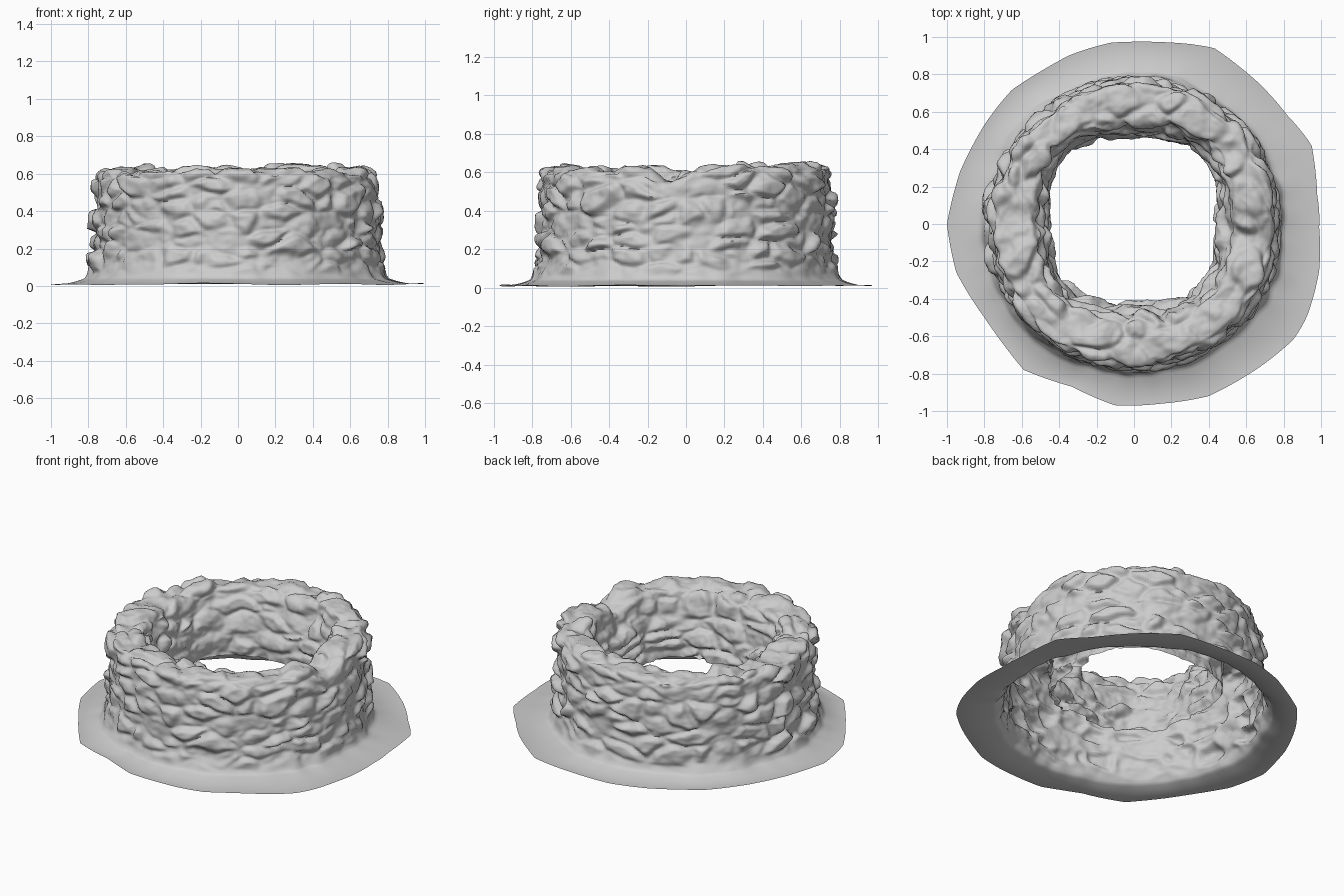
import bpy
import math
from mathutils import Vector, noise

if "Cube" in bpy.data.objects:
    bpy.data.objects.remove(bpy.data.objects["Cube"])

SEGMENTS = 320

# Ragged outer edge of the ground, as x, y corner points
EDGE = [(.99, -.02), (.98, .15), (.95, .42), (.82, .58), (.66, .76), (.43, .94), (.2, .97),
        (-.12, .97), (-.35, .9), (-.65, .72), (-.8, .53), (-.93, .28), (-1, 0), (-.95, -.26),
        (-.8, -.5), (-.59, -.78), (-.33, -.87), (-.1, -.97), (.15, -.96),
        (.4, -.92), (.65, -.78), (.85, -.62), (.93, -.48), (.99, -.25)]


def smooth(a, b, x):
    t = max(0.0, min(1.0, (x - a) / (b - a)))
    return t * t * (3 - 2 * t)


def around(a, scale, seed):
    """Noise that closes on itself around the ring."""
    return noise.noise(Vector((math.cos(a) * scale, math.sin(a) * scale, seed)))


def edge_point(a):
    """Where a ray at angle a crosses the ground outline."""
    d = Vector((math.cos(a), math.sin(a)))
    for k, p in enumerate(EDGE):
        p = Vector(p)
        e = Vector(EDGE[(k + 1) % len(EDGE)]) - p
        den = d.cross(e)
        if abs(den) < 1e-9:
            continue
        r, s = p.cross(e) / den, p.cross(d) / den
        if r > 0 and -1e-6 <= s <= 1 + 1e-6:
            return r + 0.02 * s * (1 - s)
    return 0.97


def base_radius(a):
    return 0.81 + 0.02 * around(a, 2.5, 5) + 0.02 * around(a, 7, 8)


def rim_height(a):
    h = 0.619 + 0.014 * math.sin(a) * math.cos(a - .6) + 0.008 * math.cos(a - .6)
    h += 0.022 * around(a, 4, 1)
    gap = (math.atan2(math.sin(a + .14), math.cos(a + .14)) / .15) ** 2
    return h - 0.05 * math.exp(-gap)


def stone(p):
    """Relief of irregular, flat-lying stones with grooves between them."""
    q = p + noise.noise_vector(p * 4) * 0.045 + noise.noise_vector(p * 11) * 0.014
    q = Vector((q.x * 5, q.y * 5, q.z * 10.5))
    dist, pts = noise.voronoi(q)
    body = smooth(0.0, 0.4, dist[1] - dist[0])
    lift = noise.noise(pts[0] * 3.71 + Vector((7.3, 2.1, 4.9)))
    fine = noise.fractal(p * 11, 1.0, 2.0, 3)
    return body * (0.026 + 0.04 * lift) - 0.020 + 0.014 * fine


def resample(pts, n):
    """Even spacing along a softly rounded profile of (r, z)."""
    for _ in range(2):
        cut = [pts[0]]
        for p, q in zip(pts, pts[1:]):
            cut += [p.lerp(q, .25), p.lerp(q, .75)]
        pts = cut + [pts[-1]]
    lens = [(q - p).length for p, q in zip(pts, pts[1:])]
    total, out, k, start = sum(lens), [], 0, 0.0
    for j in range(n):
        t = total * j / (n - 1)
        while k < len(lens) - 1 and t > start + lens[k]:
            start += lens[k]
            k += 1
        out.append(pts[k].lerp(pts[k + 1], min(1, (t - start) / max(lens[k], 1e-9))))
    return out


def loft(name, column, angle):
    """Sheet swept around z; column(a) gives one strip of points."""
    cols = [column(2 * math.pi * i / SEGMENTS) for i in range(SEGMENTS)]
    n = len(cols[0])
    faces = []
    for i in range(SEGMENTS):
        a, b = i * n, (i + 1) % SEGMENTS * n
        faces += [(a + j, b + j, b + j + 1, a + j + 1) for j in range(n - 1)]
    mesh = bpy.data.meshes.new(name)
    mesh.from_pydata([v for c in cols for v in c], [], faces)
    ob = bpy.data.objects.new(name, mesh)
    bpy.context.collection.objects.link(ob)
    bpy.context.view_layer.objects.active = ob
    ob.select_set(True)
    bpy.ops.object.shade_smooth_by_angle(angle=math.radians(angle))


# Stone wall: outside, over the rim and down the inside, open underneath
def wall_column(a):
    h, rb = rim_height(a), base_radius(a)
    ri = 0.443 + 0.05 * math.sin(2 * a) ** 2 + 0.015 * math.sin(a)
    top = 0.755 + 0.02 * around(a, 3, 3)
    wide = ri + .07 + 0.03 * around(a, 5, 9)
    prof = [(rb, .04), (rb - .015, .06), (.785, .11), (.778, .2), (.77, .38), (top + .008, h - .08),
            (top, h - .02), (.71, h + .005), (.60, h + .005), (wide, h - .02),
            (wide - .02, h - .1), (ri + .02, .42), (ri, .32), (ri, .2)]
    pts = resample([Vector(p) for p in prof], 120)
    d = Vector((math.cos(a), math.sin(a), 0))
    out = []
    for j, p in enumerate(pts):
        t = pts[min(j + 1, 119)] - pts[max(j - 1, 0)]
        nrm = Vector((t.y, -t.x)).normalized()
        pos = d * p.x + Vector((0, 0, p.y))
        s = stone(pos) * smooth(0, 12, j)
        out.append(pos + (d * nrm.x + Vector((0, 0, nrm.y))) * s)
    return out


# Thin ground skirt rising gently into the wall
def ground_column(a):
    r0, r1 = edge_point(a), base_radius(a)
    d = Vector((math.cos(a), math.sin(a), 0))
    out = []
    for j in range(10):
        t = j / 10
        pos = d * (r0 + (r1 - r0) * t)
        low = 0.010 + 0.010 * noise.noise(pos * 2.5)
        pos.z = max(0, low) * (1 - t) + 0.04 * t ** 2
        out.append(pos)
    return out


# Wall and ground are one continuous sheet
loft("stone_wall_and_ground", lambda a: ground_column(a) + wall_column(a), 80)
